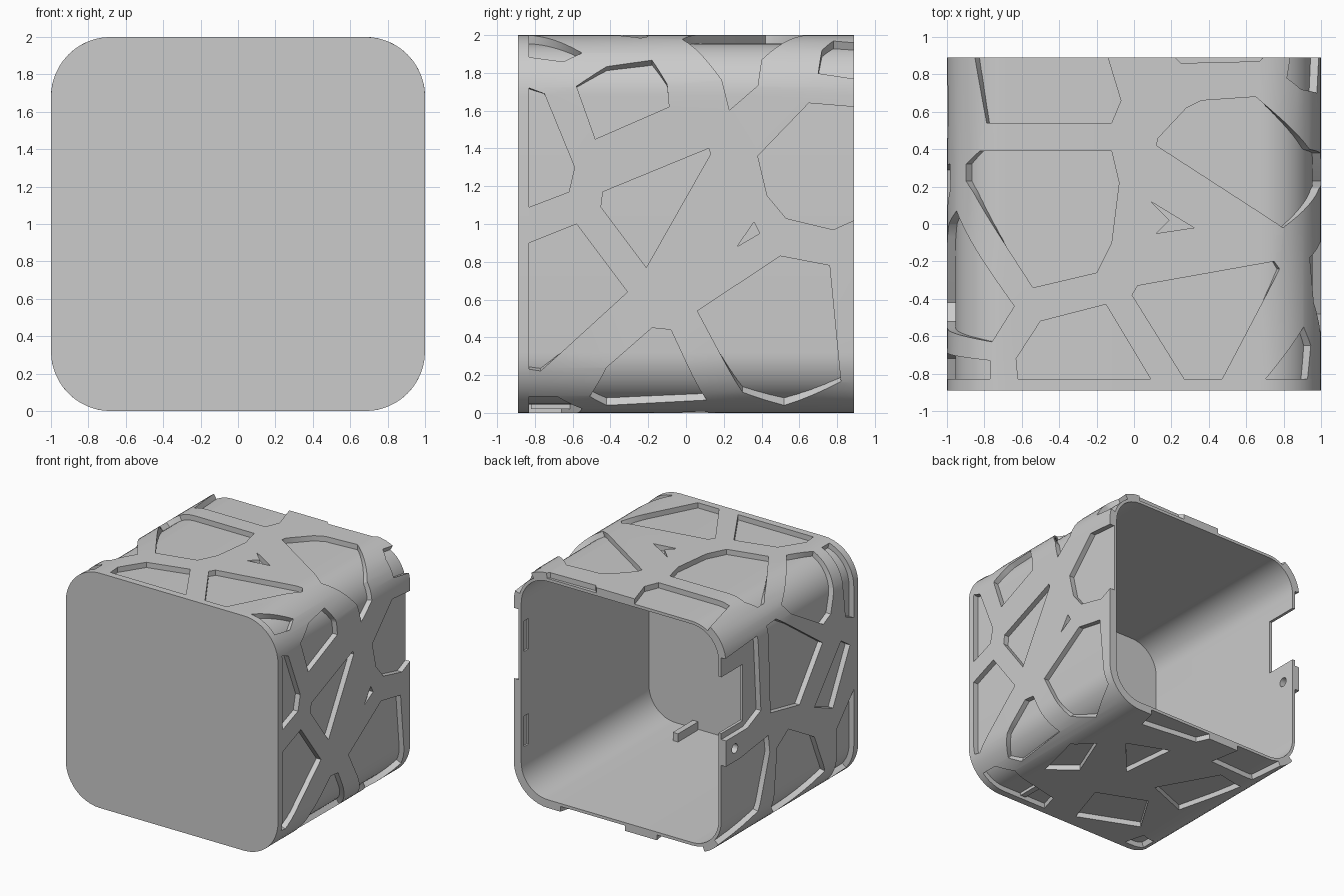
import bpy, bmesh, math
from mathutils import Matrix, Vector
from mathutils.geometry import delaunay_2d_cdt

cube = bpy.data.objects.get("Cube")
if cube:
    bpy.data.objects.remove(cube)

R = 0.32                         # outer corner radius
FLAT = 1 - R                     # half of the flat part of each side
SIDE = 2 * FLAT + R * math.pi / 2
ROUND = 4 * SIDE                 # full distance around the box
START, END = -SIDE, 3 * SIDE     # the skin closes along the bottom
SKIN, WALL = 0.045, 0.07         # rib height, full wall thickness
FRONT, PLATE, BACK = -0.89, -0.83, 0.89
STEPS = 12

grey = bpy.data.materials.new("plain grey")
grey.use_nodes = True
grey.diffuse_color = (0.6, 0.6, 0.6, 1)
grey.node_tree.nodes["Principled BSDF"].inputs["Base Color"].default_value = (0.6, 0.6, 0.6, 1)


def wrap(s, y, depth):
    """Place distance s around the box, at a depth under its surface."""
    side = math.floor(s / SIDE + 0.5)
    u = s - side * SIDE
    n, v = 1 - depth, u
    if abs(u) > FLAT:
        t = (abs(u) - FLAT) / R
        n = FLAT + (R - depth) * math.cos(t)
        v = math.copysign(FLAT + (R - depth) * math.sin(t), u)
    c, k = math.cos(side * math.pi / 2), math.sin(side * math.pi / 2)
    return Vector((n * c - v * k, y, 1 + n * k + v * c))


def corner_columns():
    arc = SIDE - 2 * FLAT
    return [START + k * SIDE + FLAT + arc * i / STEPS for k in range(4) for i in range(STEPS + 1)]


def make(name, bm, smooth=True):
    bmesh.ops.recalc_face_normals(bm, faces=bm.faces)
    mesh = bpy.data.meshes.new(name)
    bm.to_mesh(mesh)
    bm.free()
    mesh.materials.append(grey)
    ob = bpy.data.objects.new(name, mesh)
    bpy.context.collection.objects.link(ob)
    if smooth:
        bpy.ops.object.select_all(action="DESELECT")
        ob.select_set(True)
        bpy.context.view_layer.objects.active = ob
        bpy.ops.object.shade_smooth_by_angle(angle=math.radians(30))
    return ob


def carve(ob, cutter):
    """Cut one object by another and return the result as a bmesh."""
    mod = ob.modifiers.new("cut", "BOOLEAN")
    mod.object, mod.operation, mod.solver = cutter, "DIFFERENCE", "EXACT"
    bpy.context.view_layer.update()
    bm = bmesh.new()
    bm.from_object(ob, bpy.context.evaluated_depsgraph_get())
    for old in (ob, cutter):
        bpy.data.objects.remove(old)
    return bm


def add_box(bm, lo, hi):
    lo, hi = Vector(lo), Vector(hi)
    m = Matrix.Translation((lo + hi) / 2) @ Matrix.Diagonal((*(hi - lo), 1))
    bmesh.ops.create_cube(bm, size=1, matrix=m)


def thicken(bm, direction):
    geom = bmesh.ops.extrude_face_region(bm, geom=bm.faces[:], use_keep_orig=True)["geom"]
    moved = [g for g in geom if isinstance(g, bmesh.types.BMVert)]
    bmesh.ops.translate(bm, verts=moved, vec=direction)


def inside(x, y, outline):
    odd = False
    for (ax, ay), (bx, by) in zip(outline, outline[1:] + outline[:1]):
        if (ay > y) != (by > y) and x < ax + (bx - ax) * (y - ay) / (by - ay):
            odd = not odd
    return odd


# Recessed cells as outlines: (distance from the middle of the side, y)
left_cells = [
    [(.72, -.83), (.69, -.75), (.3, -.59), (.17, -.62), (.09, -.83)],
    [(-.1, -.83), (0, -.58), (-.36, -.31), (-.78, -.77), (-.77, -.83)],
    [(.17, -.44), (.4, .12), (.37, .13), (-.23, -.21), (.09, -.45)],
    [(.73, -.58), (.84, -.42), (.88, -.18), (.74, -.1), (.62, -.09), (.45, -.48)],
    [(.64, .65), (.62, .89), (.02, .89), (-.03, .78), (.03, .53), (.15, .43), (.36, .38)],
    [(-.46, .06), (-.17, .5), (-.22, .76), (-.84, .82), (-1.02, .52), (-.91, .3)],
    [(-.55, -.18), (-.56, -.08), (-.97, .11), (-1.02, -.42), (-.94, -.51), (-.76, -.42)],
    [(-.12, .27), (.01, .36), (-.05, .39)],
    [(.8, .7), (.77, .89), (1.02, .89), (1.04, .78), (.95, .72)],
    [(1.16, -.83), (.93, -.55), (.87, -.65), (.9, -.83)],
]
top_cells = [
    [(-.12, .42), (-.13, .46), (-.28, .62), (-.36, .66), (-.65, .68), (-.98, .4), (-1.13, .38),
     (-1.26, .23), (-1.1, .19), (-.8, -.02)],
    [(.92, .23), (.92, .32), (.83, .39), (.12, .39), (.08, .22), (.12, -.1),
     (.2, -.26), (.54, -.34), (.87, .17)],
    [(.86, .89), (.79, .54), (.12, .54), (.07, .66), (.14, .89)],
    [(-.22, .89), (-.25, .86), (-.67, .87), (-.69, .89)],
    [(.01, -.38), (-.02, -.33), (-.75, -.2), (-.78, -.24), (-.47, -.83), (-.27, -.83)],
    [(.63, -.72), (.5, -.52), (.15, -.43), (-.09, -.83), (.62, -.83)],
    [(1, .07), (.64, -.44), (.76, -.63), (1.1, -.57), (1.3, -.52), (1.35, -.42), (1.1, 0)],
    [(.77, -.73), (.77, -.83), (1.45, -.83), (1.4, -.72), (1.15, -.69)],
    [(-.09, .12), (-.32, -.02), (-.12, -.05), (-.19, .02)],
]
right_cells = [
    [(-.78, .32), (-.79, .19), (-.36, -.41), (.05, -.1), (-.03, .29)],
    [(-.28, -.66), (-.2, -.78), (.25, -.55), (.15, -.3)],
    [(-.75, .46), (-.1, .42), (-.02, .6), (-.02, .89), (-.72, .89)],
    [(.2, .89), (.2, .7), (.15, .32), (.3, .3), (.75, .45), (.9, .89)],
    [(.3, .2), (.2, .05), (.4, -.3), (.75, -.45), (.95, .1), (.8, .25)],
    [(.45, -.6), (.2, -.83), (.9, -.83), (.95, -.6)],
]
bottom_cells = [
    [(.42, .4), (.07, .54), (.12, .05)],
    [(-.03, -.77), (.1, -.37), (-.32, -.2), (-.54, -.56)],
    [(.65, -.35), (.75, .09), (.6, .25), (.43, -.17)],
    [(.56, .89), (.52, .72), (0, .78), (-.05, .89)],
    [(-.22, 0), (-.5, .5), (-.75, .45), (-.6, -.15)],
    [(-.6, -.83), (-.65, -.65), (-.8, -.7), (-.8, -.83)],
    [(.25, -.83), (.3, -.66), (.8, -.55), (.92, -.68), (.92, -.83)],
    [(-.3, .62), (-.75, .6), (-.8, .89), (-.35, .89)],
]
HOLE_Y, HOLE_DROP, HOLE_R = 0.77, 0.09, 0.04
angles = [math.tau * i / 16 for i in range(16)]
right_cells.append([(HOLE_DROP + HOLE_R * math.sin(a), HOLE_Y + HOLE_R * math.cos(a)) for a in angles])

# Ribbed skin: laid out flat around the cells, thickened, then folded round the box
outlines = []
for side, cells in zip((0, 1, 2, -1), (left_cells, top_cells, right_cells, bottom_cells)):
    for cell in cells:
        for turn in (0, ROUND):
            outline = [(s + side * SIDE + turn, y) for s, y in cell]
            if min(p[0] for p in outline) < END:
                outlines.append(outline)
chains = outlines + [[(START, PLATE), (END, PLATE), (END, BACK), (START, BACK)]]
chains += [[(s, PLATE), (s, BACK)] for s in corner_columns()]
points, links = [], []
for chain in chains:
    first, count = len(points), len(chain)
    points += [Vector(p) for p in chain]
    links += [(first + i, first + (i + 1) % count) for i in range(count if count > 2 else 1)]
verts, _, tris, *_ = delaunay_2d_cdt(points, links, [], 0, 1e-5)

bm = bmesh.new()
grid = [bm.verts.new((p.x, p.y, -0.01)) for p in verts]
for tri in tris:
    x, y = sum((verts[i] for i in tri), Vector((0, 0))) / 3
    if START < x < END and PLATE < y < BACK and not any(inside(x, y, o) for o in outlines):
        bm.faces.new([grid[i] for i in tri])
bmesh.ops.delete(bm, geom=[v for v in bm.verts if not v.link_faces], context="VERTS")
thicken(bm, (0, 0, SKIN + 0.01))
seam = [f for f in bm.faces for e in (START, END) if all(abs(v.co.x - e) < 1e-4 for v in f.verts)]
bmesh.ops.delete(bm, geom=seam, context="FACES")
for v in bm.verts:
    s, y, w = v.co
    v.co = wrap(s, y, SKIN - w)
bmesh.ops.remove_doubles(bm, verts=bm.verts, dist=1e-4)
make("ribbed_skin", bm)

# Inner shell: thin tube, open at the back
bm = bmesh.new()
rings = [[bm.verts.new(wrap(s, y, d)) for s in corner_columns()]
         for d, y in ((SKIN, PLATE), (SKIN, BACK), (WALL, BACK), (WALL, PLATE))]
for a, b in zip(rings, rings[1:] + rings[:1]):
    for i in range(len(a)):
        bm.faces.new((a[i - 1], a[i], b[i], b[i - 1]))
shell = make("shell_blank", bm, False)
cuts = bmesh.new()
add_box(cuts, (-1.1, 0.6, 1.07), (-0.8, 1, 1.55))            # cable notch
for z in (0.57, 1.38):                                       # catch slots
    add_box(cuts, (0.85, 0.79, z - 0.13), (0.945, 0.85, z + 0.13))
spot = Matrix.Translation((-0.95, HOLE_Y, 1 - HOLE_DROP)) @ Matrix.Rotation(math.pi / 2, 4, "Y")
bmesh.ops.create_cone(cuts, cap_ends=True, segments=16, radius1=HOLE_R, radius2=HOLE_R,
                      depth=0.3, matrix=spot)
make("inner_shell", carve(shell, make("shell_cutters", cuts, False)))

# Front plate
bm = bmesh.new()
bm.faces.new([bm.verts.new(wrap(s, FRONT, 0)) for s in corner_columns()])
thicken(bm, (0, PLATE - FRONT, 0))
make("front_plate", bm)

# Small hook through the floor
bm = bmesh.new()
add_box(bm, (0.46, -0.82, 0.02), (0.51, -0.55, 0.14))
make("floor_hook", bm)
